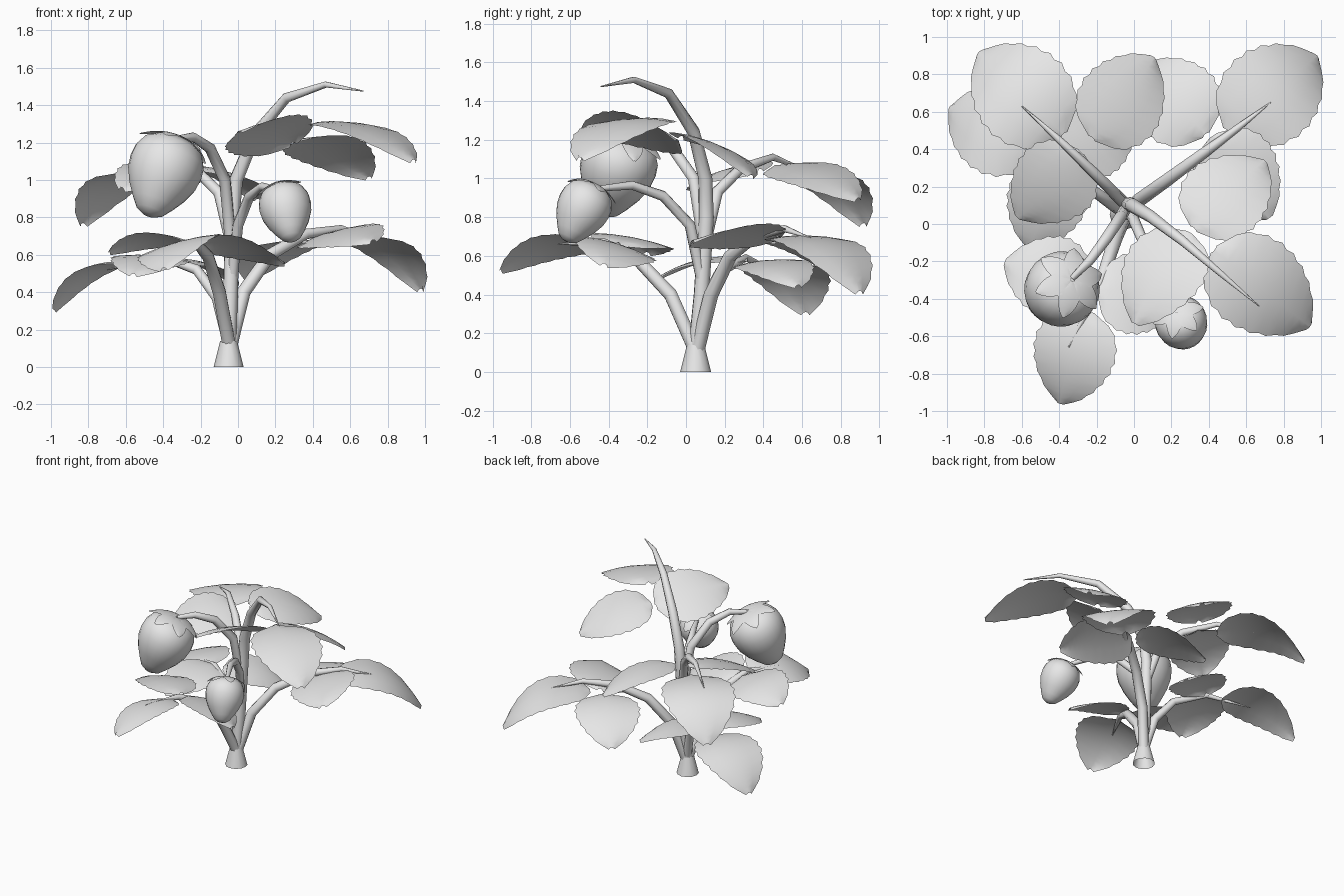
import bpy, bmesh, math
from mathutils import Vector

cube = bpy.data.objects.get("Cube")
if cube:
    bpy.data.objects.remove(cube, do_unlink=True)

clay = bpy.data.materials.new("light_grey")
clay.use_nodes = True
clay.diffuse_color = (0.8, 0.8, 0.8, 1)
clay.node_tree.nodes["Principled BSDF"].inputs["Base Color"].default_value = (0.8, 0.8, 0.8, 1)


def add_object(name, mesh):
    mesh.materials.clear()
    mesh.materials.append(clay)
    for poly in mesh.polygons:
        poly.use_smooth = True
    obj = bpy.data.objects.new(name, mesh)
    bpy.context.collection.objects.link(obj)


def finish(name, bm):
    mesh = bpy.data.meshes.new(name)
    bm.to_mesh(mesh)
    bm.free()
    add_object(name, mesh)


def stem(name, points, start, end):
    """Tapered tube through the points."""
    curve = bpy.data.curves.new(name, 'CURVE')
    curve.dimensions = '3D'
    curve.bevel_depth = 1
    curve.bevel_resolution = 2
    curve.use_fill_caps = True
    spline = curve.splines.new('POLY')
    spline.points.add(len(points) - 1)
    for i, (pt, co) in enumerate(zip(spline.points, points)):
        pt.co = (*co, 1)
        pt.radius = start + (end - start) * (i / (len(points) - 1)) ** 2.8
    helper = bpy.data.objects.new(name, curve)
    bpy.context.collection.objects.link(helper)
    bpy.context.view_layer.update()
    deps = bpy.context.evaluated_depsgraph_get()
    mesh = bpy.data.meshes.new_from_object(helper.evaluated_get(deps))
    bpy.data.objects.remove(helper, do_unlink=True)
    add_object(name, mesh)


def blade(bm, base, tip, width, bulge, roll=0, up=Vector((0, 0, 1)), tooth=0.06, rows=16):
    """Rounded, arched blade with a toothed rim and a pointed tip."""
    base, tip = Vector(base), Vector(tip)
    axis = (tip - base).normalized()
    flat = axis.cross(up).normalized()
    normal = flat.cross(axis)
    side = flat * math.cos(roll) + normal * math.sin(roll)
    normal = side.cross(axis)
    previous = None
    for r in range(rows + 1):
        t = r / rows
        half = width / 2 * max(0.02, math.sin(math.pi * t ** 0.75)) ** 0.6
        half *= 1 - tooth * (r % 2)
        row = []
        for s in (-1, -0.5, 0, 0.5, 1):
            lift = bulge * 4 * t * (1 - t) - 0.04 * width * s * s
            row.append(bm.verts.new(base.lerp(tip, t) + side * half * s + normal * lift))
        if previous:
            for i in range(4):
                bm.faces.new((previous[i], previous[i + 1], row[i + 1], row[i]))
        previous = row


def leaf(name, base, tip, width, bulge, roll=0):
    bm = bmesh.new()
    blade(bm, base, tip, width, bulge, roll)
    finish(name, bm)


def fruit(name, top, bottom, radius, sepals=6):
    """Lathed berry hung between two points, with a ring of sepals."""
    top, bottom = Vector(top), Vector(bottom)
    down = bottom - top
    turn = Vector((0, 0, -1)).rotation_difference(down.normalized())
    profile = [(0.25, 0.01), (0.55, 0.03), (0.82, 0.11), (0.97, 0.24), (1, 0.37), (0.95, 0.52),
               (0.79, 0.68), (0.57, 0.83), (0.38, 0.94), (0.18, 0.99)]
    sides = 24
    bm = bmesh.new()

    def place(r, t, a):
        return top + turn @ Vector((r * radius * math.cos(a), r * radius * math.sin(a), -t * down.length))

    rings = [[bm.verts.new(place(r, t, math.tau * i / sides)) for i in range(sides)] for r, t in profile]
    for a, b in zip(rings, rings[1:]):
        for i in range(sides):
            j = (i + 1) % sides
            bm.faces.new((a[i], b[i], b[j], a[j]))
    for ring, pole in ((rings[0], top), (rings[-1], bottom)):
        v = bm.verts.new(pole)
        for i in range(sides):
            bm.faces.new((v, ring[i], ring[(i + 1) % sides]))
    bmesh.ops.recalc_face_normals(bm, faces=bm.faces)
    finish(name, bm)

    bm = bmesh.new()
    for i in range(sepals):
        a = math.tau * (i + 0.3) / sepals
        blade(bm, place(0.05, -0.02, a), place(1.0, 0.12, a), radius * 0.6, radius * 0.08,
              up=-down.normalized(), tooth=0, rows=8)
    finish(name + "_calyx", bm)


# Flared foot of the plant, open underneath
bm = bmesh.new()
bmesh.ops.create_cone(bm, cap_ends=False, segments=12, radius1=0.08, radius2=0.045, depth=0.14)
bmesh.ops.translate(bm, vec=(-0.05, 0.05, 0.07), verts=bm.verts)
finish("stem_foot", bm)

# Stems that carry leaves
stem("main_stem", [(-0.05, 0.05, 0.1), (-0.04, 0.08, 0.4), (-0.03, 0.105, 0.8), (-0.01, 0.1, 1.0),
                   (0.09, 0.04, 1.24), (0.26, -0.09, 1.44), (0.47, -0.27, 1.51), (0.67, -0.44, 1.475)],
     0.042, 0.003)
stem("back_left_stem", [(-0.04, 0.06, 0.12), (0.03, 0.13, 0.4), (0.17, 0.23, 0.6), (0.36, 0.37, 0.71),
                        (0.55, 0.51, 0.74), (0.73, 0.65, 0.69)], 0.038, 0.003)
stem("back_right_upper_stem", [(-0.04, 0.1, 0.68), (-0.1, 0.16, 0.93), (-0.22, 0.28, 1.05),
                               (-0.4, 0.45, 1.11), (-0.6, 0.63, 1.04)], 0.032, 0.003)
stem("back_right_lower_stem", [(-0.05, 0.06, 0.13), (-0.11, 0.1, 0.37), (-0.22, 0.18, 0.52),
                               (-0.42, 0.31, 0.59), (-0.7, 0.47, 0.52)], 0.033, 0.003)
stem("front_right_stem", [(-0.05, 0.04, 0.13), (-0.1, -0.08, 0.4), (-0.16, -0.26, 0.59),
                          (-0.23, -0.43, 0.67), (-0.35, -0.66, 0.66)], 0.038, 0.003)

# Stems that carry fruit
stem("large_fruit_stem", [(-0.04, 0.09, 0.68), (-0.07, 0.04, 1.0), (-0.15, -0.08, 1.17),
                          (-0.24, -0.2, 1.23), (-0.33, -0.29, 1.22)], 0.032, 0.016)
stem("small_fruit_stem", [(-0.03, 0.08, 0.48), (0.0, 0.02, 0.76), (0.06, -0.12, 0.91),
                          (0.13, -0.28, 0.965), (0.23, -0.47, 0.945)], 0.03, 0.014)

fruit("large_fruit", (-0.33, -0.3, 1.22), (-0.48, -0.43, 0.81), 0.2)
fruit("small_fruit", (0.23, -0.47, 0.965), (0.29, -0.62, 0.675), 0.14)

# Three leaves per stem: base, tip, width, arch, roll
leaves = {
    "front_left": [((0.43, -0.14, 1.31), (0.94, -0.55, 1.11), 0.52, 0.07, 0),
                   ((0.32, -0.02, 1.22), (0.7, 0.34, 1.02), 0.48, 0.05, 0.25),
                   ((0.29, -0.04, 1.2), (0.0, -0.53, 1.26), 0.49, 0.04, -0.45)],
    "back_left": [((0.5, 0.5, 0.69), (0.98, 0.9, 0.42), 0.54, 0.12, 0),
                  ((0.42, 0.47, 0.7), (0.72, 0.03, 0.68), 0.49, 0.03, -0.28),
                  ((0.38, 0.48, 0.68), (0.05, 0.86, 0.48), 0.48, 0.06, 0)],
    "back_right_upper": [((-0.38, 0.48, 1.03), (-0.83, 0.92, 0.77), 0.54, 0.12, 0),
                         ((-0.22, 0.46, 1.07), (0.11, 0.89, 0.9), 0.49, 0.05, -0.18),
                         ((-0.28, 0.38, 1.05), (-0.62, 0.03, 0.96), 0.48, 0.04, 0.25)],
    "back_right_lower": [((-0.5, 0.4, 0.56), (-0.99, 0.62, 0.31), 0.5, 0.1, 0),
                         ((-0.4, 0.32, 0.59), (-0.56, -0.13, 0.5), 0.44, 0.04, 0.08),
                         ((-0.38, 0.36, 0.57), (0.0, 0.58, 0.45), 0.43, 0.05, -0.1)],
    "front_right": [((-0.24, -0.47, 0.67), (-0.4, -0.96, 0.53), 0.47, 0.06, -0.25),
                    ((-0.25, -0.35, 0.67), (-0.69, -0.2, 0.62), 0.46, 0.05, -0.18),
                    ((-0.19, -0.35, 0.66), (0.25, -0.42, 0.56), 0.46, 0.04, 0.3)],
}
for place_name, group in leaves.items():
    for part, args in zip(("middle", "first_side", "second_side"), group):
        leaf(f"{place_name}_{part}_leaf", *args)
